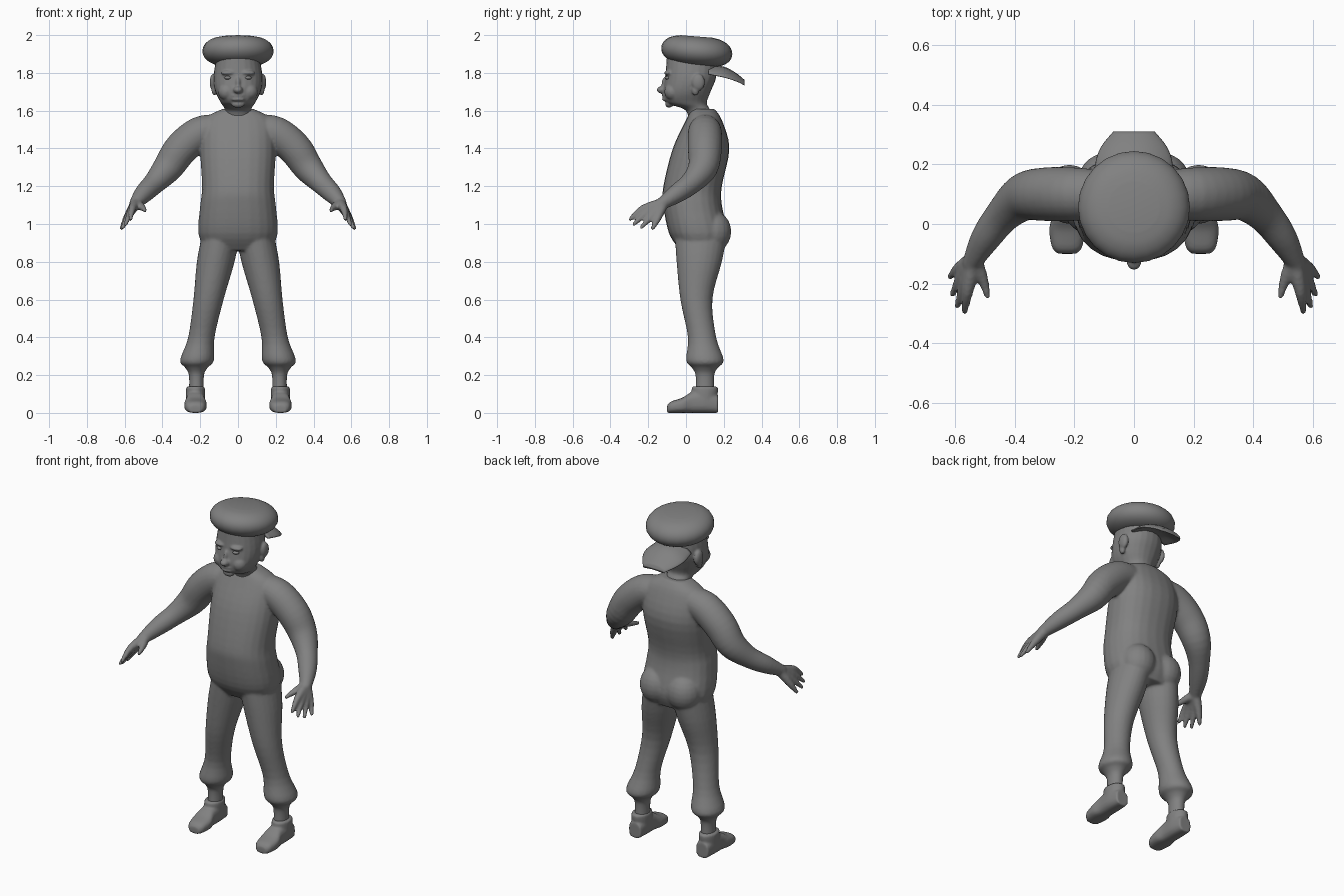
import bpy, bmesh, math
from mathutils import Vector, Matrix

default = bpy.data.objects.get("Cube")
if default:
    bpy.data.objects.remove(default, do_unlink=True)

GREY = (.22, .22, .22, 1)
grey = bpy.data.materials.new("plain grey")
grey.use_nodes = True
grey.diffuse_color = GREY
grey.node_tree.nodes["Principled BSDF"].inputs["Base Color"].default_value = GREY

UP, FORWARD, BACKWARD = Vector((0, 0, 1)), Vector((0, -1, 0)), Vector((0, 1, 0))
SIDES = {"left": 1, "right": -1}


def spline(sections, steps=4):
    """Smoothly interpolate a list of equal-length tuples."""
    result = []
    last = len(sections) - 1
    for i in range(last):
        before, start = sections[max(i - 1, 0)], sections[i]
        end, after = sections[i + 1], sections[min(i + 2, last)]
        for k in range(steps):
            t = k / steps
            result.append(tuple(
                q + t * ((r - p) + t * ((2 * p - 5 * q + 4 * r - s) + t * (3 * (q - r) + s - p))) / 2
                for p, q, r, s in zip(before, start, end, after)))
    result.append(sections[last])
    return result


def loft(bm, sections, direction=None, power=2, sides=24):
    """Skin rounded rings (x, y, z, radius_u, radius_v) along a path."""
    rings = spline(sections)
    centres = [Vector(ring[:3]) for ring in rings]
    loops = []
    for i, (*_, radius_u, radius_v) in enumerate(rings):
        if direction:
            tangent, u = direction, Vector((1, 0, 0))
        else:
            following, previous = centres[min(i + 1, len(rings) - 1)], centres[max(i - 1, 0)]
            tangent = (following - previous).normalized()
            u = tangent.cross(UP).normalized()
        v = tangent.cross(u)
        loop = []
        for k in range(sides):
            c, s = math.cos(math.tau * k / sides), math.sin(math.tau * k / sides)
            across = math.copysign(abs(c) ** (2 / power), c) * radius_u
            along = math.copysign(abs(s) ** (2 / power), s) * radius_v
            loop.append(bm.verts.new(centres[i] + u * across + v * along))
        loops.append(loop)
    for low, high in zip(loops, loops[1:]):
        for k in range(sides):
            n = (k + 1) % sides
            bm.faces.new((low[k], low[n], high[n], high[k]))
    bm.faces.new(loops[0][::-1])
    bm.faces.new(loops[-1])


def upright(bm, rows, centre=lambda z: 0, power=2):
    """Vertical loft from rows of height, half width, front y, back y."""
    loft(bm, [(centre(z), (front + back) / 2, z, half, (back - front) / 2)
              for z, half, front, back in rows], UP, power)


def tube(bm, rows, side, sides=24):
    """Round limb from rows of x, y, z, radius."""
    loft(bm, [(side * x, y, z, radius, radius) for x, y, z, radius in rows], sides=sides)


def ball(bm, centre, size):
    bmesh.ops.create_uvsphere(bm, u_segments=20, v_segments=12, radius=1,
                              matrix=Matrix.Translation(centre) @ Matrix.Diagonal((*size, 1)))


def finish(bm, name, voxel=None, smoothing=3):
    """Make the object; optionally fuse its overlapping volumes."""
    bmesh.ops.recalc_face_normals(bm, faces=bm.faces)
    mesh = bpy.data.meshes.new(name)
    bm.to_mesh(mesh)
    bm.free()
    mesh.materials.append(grey)
    mesh.shade_smooth()
    obj = bpy.data.objects.new(name, mesh)
    bpy.context.scene.collection.objects.link(obj)
    if voxel:
        fuse = obj.modifiers.new("fuse", 'REMESH')
        fuse.mode = 'VOXEL'
        fuse.voxel_size = voxel
        fuse.use_smooth_shade = True
        soften = obj.modifiers.new("soften", 'SMOOTH')
        soften.iterations = smoothing


# Torso
body = bmesh.new()
upright(body, [(.86, .17, -.03, .19), (.95, .21, -.09, .22), (1.1, .2, -.12, .19),
               (1.2, .19, -.12, .19), (1.4, .2, -.07, .23), (1.55, .18, 0, .19),
               (1.61, .08, .03, .15)], power=2.3)

for side in SIDES.values():
    # Seat
    ball(body, (side * .09, .14, .96), (.1, .1, .11))

    # Trouser leg with flared cuff, then ankle; the legs splay evenly
    upright(body, [(.95, .1, -.06, .22), (.8, .1, -.05, .19), (.6, .08, -.03, .14),
                   (.4, .07, .01, .16), (.28, .09, 0, .2), (.24, .06, .03, .17),
                   (.2, .04, .05, .15), (.1, .04, .05, .15)],
            centre=lambda z: side * min(.22, .27 - .19 * z))

    # Arm
    tube(body, [(.1, .1, 1.5, .08), (.2, .1, 1.48, .09), (.3, .1, 1.4, .09),
                (.37, .09, 1.3, .08), (.44, .03, 1.22, .06), (.5, -.05, 1.16, .05),
                (.55, -.14, 1.1, .03)], side)

    # Fingers fan out evenly from the wrist, the middle ones longest
    wrist = (.54, -.12, 1.11, .03)
    for finger in range(4):
        spread = finger / 3
        knuckle = Vector((.56, -.23, 1.08)).lerp(Vector((.59, -.15, 1.03)), spread)
        tip = Vector((.57, -.3, 1.02)).lerp(Vector((.62, -.18, .97)), spread)
        tip += Vector((.04, -.1, -.05)) * spread * (1 - spread)
        tube(body, [wrist, (*knuckle, .02), (*tip, .01)], side, sides=12)

    # Thumb
    tube(body, [wrist, (.51, -.18, 1.09, .02), (.49, -.25, 1.07, .01)], side, sides=12)

finish(body, "body", .008, smoothing=5)

# Shoes: rows of y, half width, height, then an ankle collar
for label, side in SIDES.items():
    shoe = bmesh.new()
    middle = side * .225
    loft(shoe, [(middle, y, height / 2, half, height / 2) for y, half, height in [
        (.17, .04, .09), (.1, .05, .12), (.03, .05, .11),
        (-.02, .06, .08), (-.08, .05, .06), (-.1, .03, .04)]], FORWARD, power=2.7)
    upright(shoe, [(.05, .05, .03, .16), (.13, .05, .03, .17), (.14, .04, .04, .15)],
            centre=lambda z: middle)
    finish(shoe, label + "_shoe", .007, smoothing=2)

# Head and neck
head = bmesh.new()
upright(head, [(1.5, .08, .02, .16), (1.6, .07, 0, .13), (1.64, .09, -.1, .11),
               (1.7, .12, -.12, .13), (1.78, .13, -.11, .16), (1.9, .11, -.1, .16)], power=2.2)
# Nose, bridge, lips and chin
ball(head, (0, -.125, 1.71), (.025, .03, .02))
ball(head, (0, -.11, 1.74), (.014, .02, .04))
for lip in (1.66, 1.68):
    ball(head, (0, -.112, lip), (.035, .015, .01))
ball(head, (0, -.09, 1.635), (.035, .02, .02))
for side in SIDES.values():
    # Cheek, brow, ear and earlobe
    ball(head, (side * .06, -.07, 1.7), (.045, .045, .045))
    ball(head, (side * .05, -.09, 1.8), (.04, .026, .014))
    ball(head, (side * .13, .065, 1.75), (.02, .035, .045))
    ball(head, (side * .125, .05, 1.71), (.015, .02, .03))
finish(head, "head", .006)

# Eyes
for label, side in SIDES.items():
    eye = bmesh.new()
    ball(eye, (side * .053, -.093, 1.774), (.02, .02, .01))
    finish(eye, label + "_eye")

# Cap crown: a flattened puff, tipped down towards the back
crown = bmesh.new()
puff = []
for step in range(-5, 6):
    angle = math.radians(15 * step)
    radius = .188 * math.cos(angle) ** .6
    puff.append((1.92 + .08 * math.sin(angle), radius, .057 - radius, .057 + radius))
upright(crown, puff)
for v in crown.verts:
    v.co.z -= .08 * v.co.y
finish(crown, "cap_crown")

# Cap brim at the back, drooping at its sides: rows of y, z, half width
brim = bmesh.new()
loft(brim, [(0, y, z, half, .013) for y, z, half in [
    (.12, 1.83, .12), (.2, 1.82, .13), (.26, 1.79, .11), (.31, 1.75, .07)]],
    BACKWARD, power=2.6)
for v in brim.verts:
    v.co.z -= 2.5 * v.co.x ** 2
finish(brim, "cap_brim")
